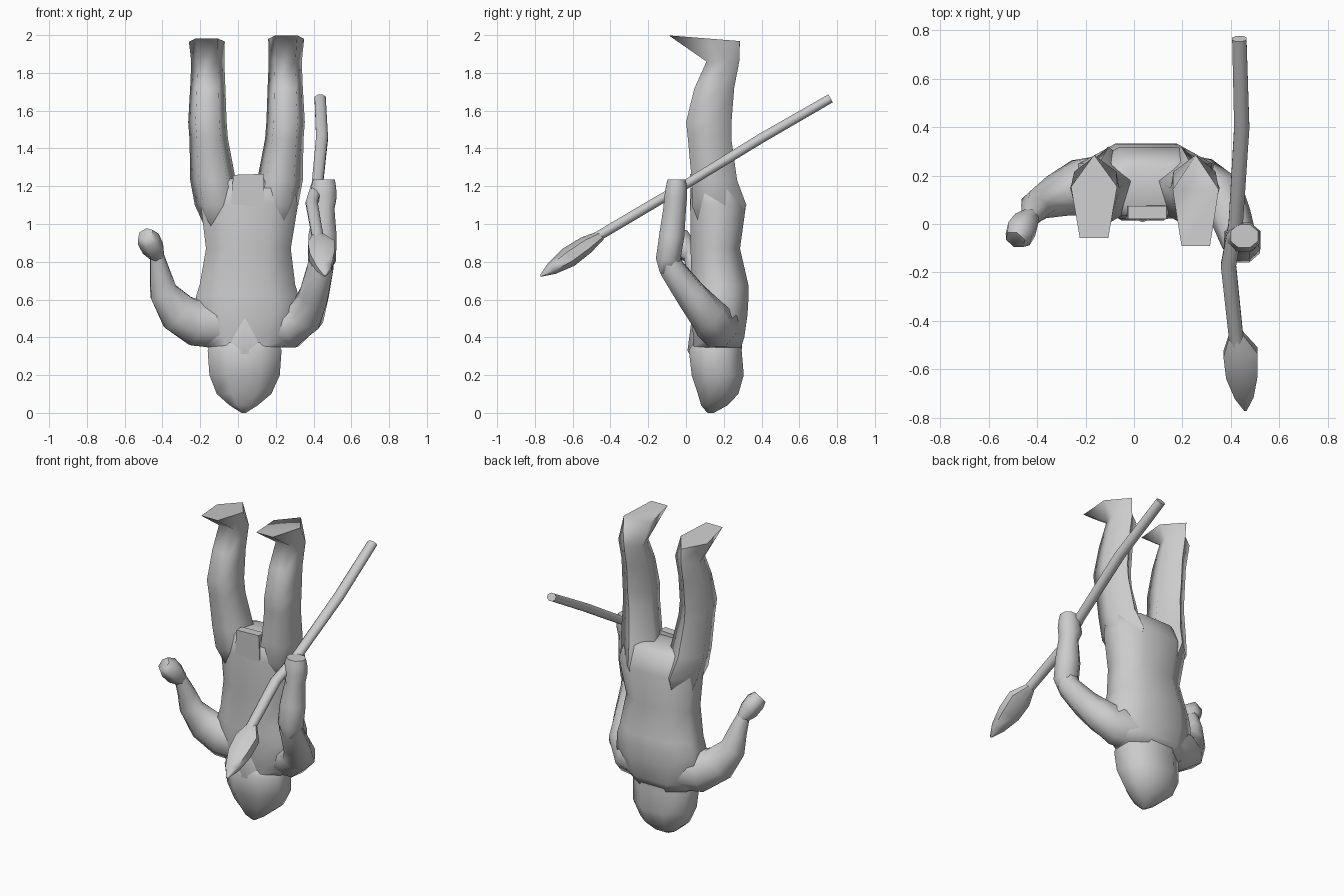
import bpy, bmesh
from math import cos, sin, pi
from mathutils import Vector


def finish(name, bm, angle=50):
    bmesh.ops.recalc_face_normals(bm, faces=bm.faces)
    me = bpy.data.meshes.new(name)
    bm.to_mesh(me)
    bm.free()
    ob = bpy.data.objects.new(name, me)
    bpy.context.collection.objects.link(ob)
    bpy.ops.object.select_all(action='DESELECT')
    ob.select_set(True)
    bpy.context.view_layer.objects.active = ob
    bpy.ops.object.shade_smooth_by_angle(angle=angle * pi / 180)
    return ob


def loft(name, rings, n=8, ref=(1, 0, 0), level=False, power=1.0, angle=65):
    """rings: (x, y, z, radius along ref, other radius, optional tilt);
    level keeps the rings horizontal"""
    bm = bmesh.new()
    pts = [Vector(r[:3]) for r in rings]
    loops = []
    for i, r in enumerate(rings):
        t = pts[min(i + 1, len(pts) - 1)] - pts[max(i - 1, 0)]
        t = Vector((0, 0, 1)) if level else t.normalized()
        s = Vector(ref)
        s = (s - t * s.dot(t)).normalized()
        u = t.cross(s)
        ring = []
        for k in range(n):
            a = 2 * pi * (k + 0.5) / n
            c, d = cos(a), sin(a)
            c = abs(c) ** power * (1 if c > 0 else -1)
            d = abs(d) ** power * (1 if d > 0 else -1)
            v = pts[i] + s * c * r[3] + u * d * r[4]
            if len(r) > 5:
                v.z += r[5] * (v.y - r[1])
            ring.append(bm.verts.new(v))
        loops.append(ring)
    for p, q in zip(loops, loops[1:]):
        for k in range(n):
            bm.faces.new((p[k], p[(k + 1) % n], q[(k + 1) % n], q[k]))
    bm.faces.new(loops[0])
    bm.faces.new(loops[-1])
    return finish(name, bm, angle)


def hull(name, points, angle=30):
    bm = bmesh.new()
    for p in points:
        bm.verts.new(p)
    out = bmesh.ops.convex_hull(bm, input=bm.verts)
    bmesh.ops.delete(bm, geom=[v for v in out["geom_interior"]
                               if isinstance(v, bmesh.types.BMVert)], context='VERTS')
    return finish(name, bm, angle)


# Torso, upside down: shoulders low, hips high
loft("torso", [
    (.035, .165, .345, .21, .135), (.045, .173, .40, .27, .145),
    (.048, .178, .52, .30, .158), (.05, .18, .62, .29, .162),
    (.05, .18, .68, .27, .16), (.055, .155, .87, .24, .14),
    (.06, .17, 1.10, .275, .158), (.06, .15, 1.22, .25, .125),
    (.06, .15, 1.24, .15, .09)], level=True, power=.85)

# Head with the crown touching the ground
loft("head", [
    (.03, .13, 0, .012, .018), (.03, .15, .04, .08, .075),
    (.032, .17, .10, .155, .115), (.035, .168, .20, .20, .148),
    (.035, .155, .33, .21, .15), (.035, .18, .41, .18, .13)],
    level=True, power=.9)
# Beard tapering onto the chest
hull("beard", [(-.09, .05, .32), (.16, .05, .32), (.035, .008, .33), (-.06, .05, .25),
               (.13, .05, .25), (.035, .03, .50), (-.08, .10, .42), (.15, .10, .42)], 60)

# Five-sided legs with the heel edge at the back, flaring into the sole
for side, lift, toe in (("right", .005, .208), ("left", -.01, .19)):
    leg = [(.17, .165, .92, .08, .07), (.195, .16, 1.10, .16, .13),
           (.222, .138, 1.23, .133, .127), (.245, .113, 1.45, .127, .107),
           (.252, .108, 1.54, .133, .107), (.25, .139, 1.72, .116, .098),
           (.25, .186, 1.86, .096, .092), (.255, .285 - toe, 1.98 + lift, toe, .10, -.08)]
    loft(side + "_leg", [(r[0] if side == "right" else .09 - r[0],) + r[1:] for r in leg],
         n=5, ref=(0, -1, 0), level=True, angle=75)

# Loincloth flap at the front of the hips
hull("loincloth", [(-.05, .025, .95), (.15, .025, .90), (-.05, .08, .95), (.15, .08, .90),
                   (-.025, .02, 1.26), (.135, .02, 1.265), (-.025, .075, 1.26), (.135, .075, 1.265)])

# Free arm and hand
loft("left_arm", [
    (-.08, .17, .465, .13, .135), (-.22, .15, .475, .125, .13),
    (-.315, .115, .53, .09, .115), (-.395, .08, .64, .062, .08),
    (-.41, .06, .73, .055, .06), (-.43, .02, .84, .038, .038)], ref=(0, 1, 0))
loft("left_hand", [
    (-.425, .03, .825, .042, .038), (-.45, -.005, .87, .065, .06),
    (-.475, -.04, .92, .068, .062), (-.49, -.065, .945, .045, .045)], n=6, ref=(0, 1, 0))

# Bent arm holding the spear
loft("right_upper_arm", [
    (.15, .18, .46, .13, .125), (.28, .165, .46, .115, .125),
    (.36, .115, .52, .10, .105), (.40, .03, .62, .085, .085),
    (.435, -.075, .765, .07, .075), (.445, -.09, .85, .055, .07)], ref=(0, 1, 0))
loft("right_forearm", [
    (.44, -.105, .735, .04, .035), (.445, -.095, .81, .08, .07),
    (.448, -.075, .94, .08, .072), (.455, -.06, 1.08, .06, .065),
    (.448, -.055, 1.14, .08, .065), (.455, -.05, 1.20, .07, .06),
    (.455, -.05, 1.235, .062, .052)])

# Slightly bowed spear shaft
loft("spear_shaft", [
    (.435, .765, 1.665, .032, .026), (.445, .40, 1.455, .034, .028),
    (.42, 0, 1.21, .032, .026), (.39, -.17, 1.11, .034, .028),
    (.425, -.50, .915, .032, .028)])
# Leaf-shaped spear head
loft("spear_head", [
    (.42, -.45, .94, .03, .026), (.44, -.53, .888, .082, .048),
    (.445, -.62, .825, .075, .055), (.455, -.71, .765, .045, .035),
    (.46, -.77, .725, .006, .005)], n=6, angle=60)
